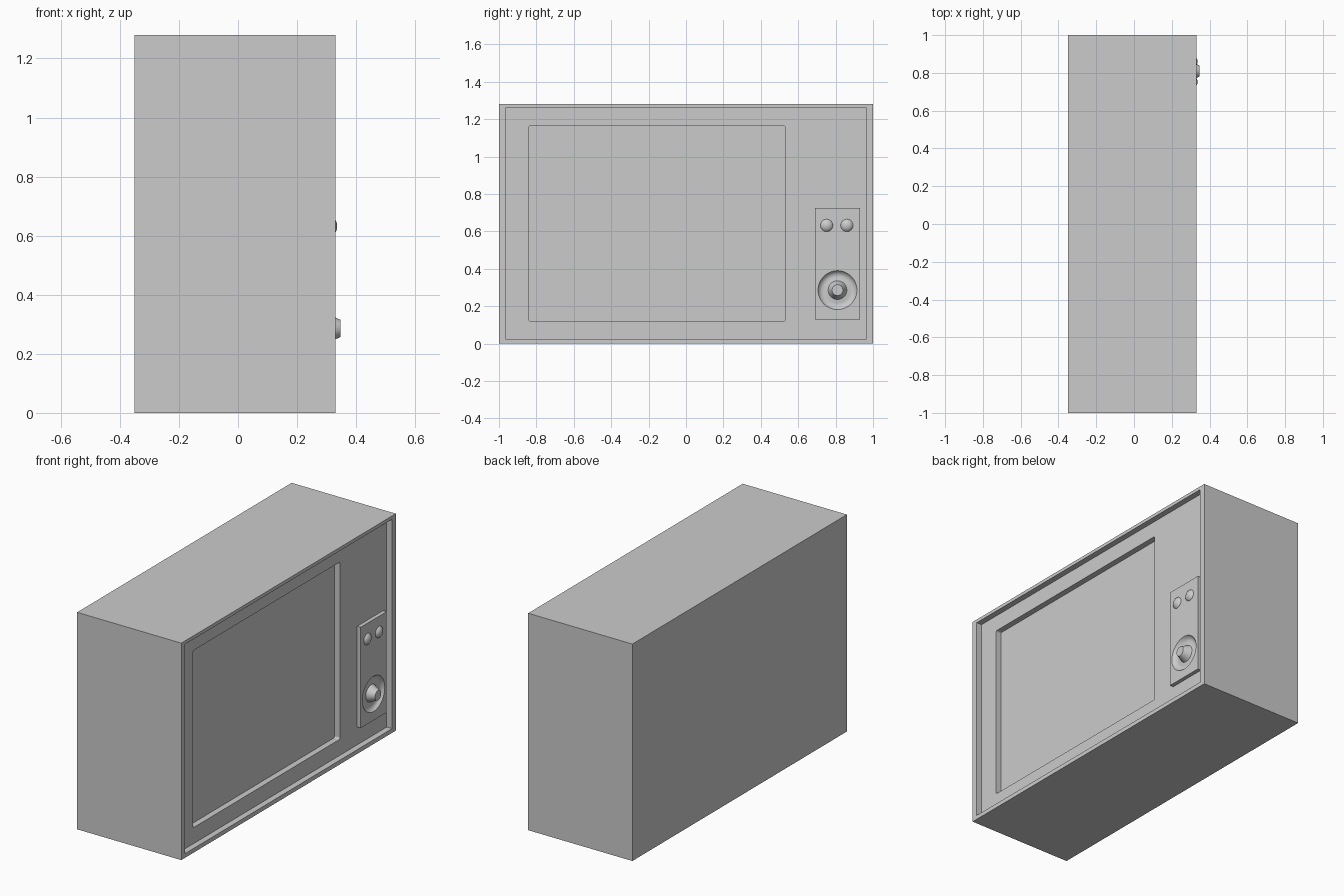
import bpy, bmesh, math

if "Cube" in bpy.data.objects:
    bpy.data.objects.remove(bpy.data.objects["Cube"])

def make_object(name, bm, smooth=False):
    bmesh.ops.recalc_face_normals(bm, faces=bm.faces)
    mesh = bpy.data.meshes.new(name)
    bm.to_mesh(mesh)
    bm.free()
    obj = bpy.data.objects.new(name, mesh)
    bpy.context.collection.objects.link(obj)
    if smooth:
        bpy.ops.object.select_all(action='DESELECT')
        obj.select_set(True)
        bpy.context.view_layer.objects.active = obj
        bpy.ops.object.shade_smooth_by_angle(angle=math.radians(30))
    return obj

def loft(bm, loops, cap_start=True, cap_end=True):
    rings = [[bm.verts.new(p) for p in loop] for loop in loops]
    for a, b in zip(rings, rings[1:]):
        for i in range(len(a)):
            j = (i + 1) % len(a)
            bm.faces.new((a[i], a[j], b[j], b[i]))
    if cap_start:
        bm.faces.new(rings[0][::-1])
    if cap_end:
        bm.faces.new(rings[-1])
    return rings

def rect(x, y0, y1, z0, z1):
    return [(x, y0, z0), (x, y1, z0), (x, y1, z1), (x, y0, z1)]

def circle(x, r, y, z, n):
    return [(x, y + r * math.cos(math.tau * i / n), z + r * math.sin(math.tau * i / n))
            for i in range(n)]

def turned(name, profile, y, z, n=32, cap_start=True):
    bm = bmesh.new()
    loft(bm, [circle(x, r, y, z, n) for r, x in profile], cap_start)
    return make_object(name, bm, True)

FRONT, FACE, PANEL = 0.33, 0.295, 0.318
DIAL_Y, DIAL_Z = 0.81, 0.286

# cabinet with recessed face and sunken screen
bm = bmesh.new()
outer, inner = (-1, 1, 0, 1.28), (-0.965, 0.965, 0.025, 1.26)
screen = (-0.84, 0.53, 0.12, 1.165)
rings = loft(bm, [rect(-0.35, *outer), rect(FRONT, *outer), rect(FRONT, *inner),
                  rect(FACE, *inner), rect(FACE, *screen), rect(0.26, *screen)])
corners = [bm.edges.get((a, b)) for a, b in zip(rings[4], rings[5])]
bmesh.ops.bevel(bm, geom=corners, offset=0.01, segments=3, profile=0.5, affect='EDGES')
make_object("cabinet", bm)

# raised control panel with a round opening for the dial
bm = bmesh.new()
loft(bm, [rect(FACE - 0.004, 0.69, 0.93, 0.13, 0.725), rect(PANEL, 0.69, 0.93, 0.13, 0.725)])
panel = make_object("control_panel", bm)
cutter = turned("dial_cutter", [(0.104, 0.28), (0.104, 0.34)], DIAL_Y, DIAL_Z, 48)
cutter.hide_render = True
cutter.hide_viewport = True
cut = panel.modifiers.new("dial_opening", 'BOOLEAN')
cut.operation, cut.solver, cut.object = 'DIFFERENCE', 'EXACT', cutter
bpy.ops.object.select_all(action='DESELECT')
bpy.context.view_layer.objects.active = panel
panel.select_set(True)
bpy.ops.object.modifier_apply(modifier=cut.name)
bpy.data.objects.remove(cutter)

# dished dial with a tapered centre knob
turned("dial", [(0.104, PANEL), (0.096, 0.306), (0.084, 0.299), (0.07, 0.298),
                (0.056, 0.302), (0.05, 0.302), (0.046, 0.31), (0.037, FRONT),
                (0.029, 0.347)], DIAL_Y, DIAL_Z, 48, cap_start=False)

# two small domed buttons
for name, y in (("left_button", 0.752), ("right_button", 0.86)):
    turned(name, [(0.034, PANEL - 0.004), (0.033, 0.32), (0.028, 0.326),
                  (0.02, 0.331), (0.01, 0.335)], y, 0.632, 24)
